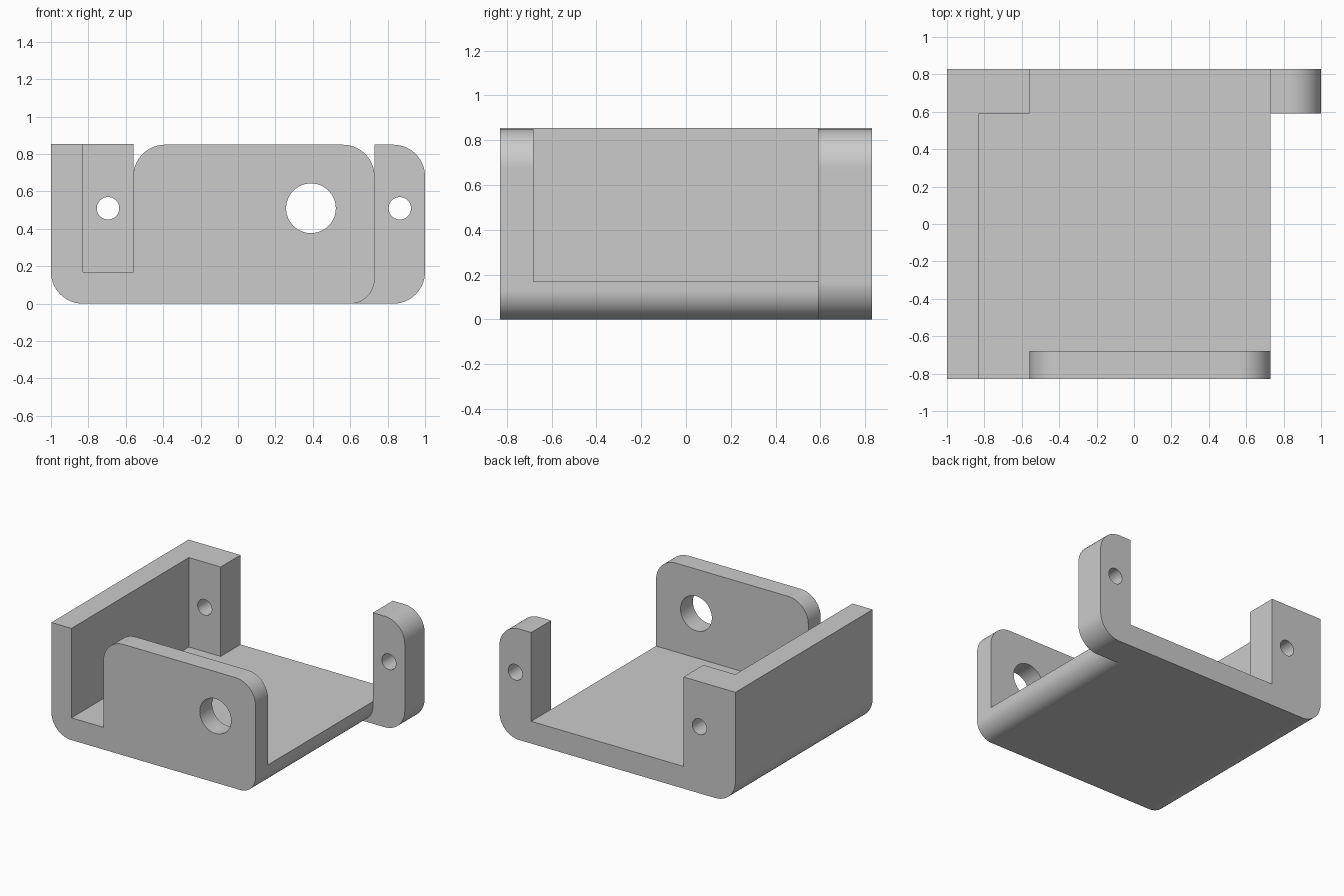
import bpy, bmesh, math
from mathutils import Vector

cube = bpy.data.objects.get("Cube")
if cube:
    bpy.data.objects.remove(cube, do_unlink=True)

grey = bpy.data.materials.new("plain_grey")
grey.use_nodes = True
colour = (0.6, 0.6, 0.6, 1)
grey.diffuse_color = colour
grey.node_tree.nodes["Principled BSDF"].inputs["Base Color"].default_value = colour


def rounded(corners, steps=14):
    """Outline from (x, z, radius) corners, with right-angled corners filleted."""
    outline = []
    for i, (x, z, r) in enumerate(corners):
        p = Vector((x, z))
        if not r:
            outline.append(p)
            continue
        u = (Vector(corners[i - 1][:2]) - p).normalized()
        v = (Vector(corners[(i + 1) % len(corners)][:2]) - p).normalized()
        for k in range(steps + 1):
            t = math.pi / 2 * k / steps
            outline.append(p + r * (u + v) - r * (v * math.cos(t) + u * math.sin(t)))
    return outline


def extrude(name, outline, y0, y1):
    """Solid made by extruding an XZ outline along y."""
    bm = bmesh.new()
    face = bm.faces.new([bm.verts.new((p.x, y0, p.y)) for p in outline])
    ext = bmesh.ops.extrude_face_region(bm, geom=[face], use_keep_orig=True)
    moved = [g for g in ext["geom"] if isinstance(g, bmesh.types.BMVert)]
    bmesh.ops.translate(bm, verts=moved, vec=(0, y1 - y0, 0))
    bmesh.ops.recalc_face_normals(bm, faces=bm.faces)
    mesh = bpy.data.meshes.new(name)
    bm.to_mesh(mesh)
    bm.free()
    mesh.materials.append(grey)
    obj = bpy.data.objects.new(name, mesh)
    bpy.context.collection.objects.link(obj)
    return obj


def combine(target, other, operation):
    """Apply a boolean and discard the helper."""
    other.hide_render = True
    mod = target.modifiers.new("combine", 'BOOLEAN')
    mod.operation, mod.object, mod.solver = operation, other, 'EXACT'
    bpy.context.view_layer.objects.active = target
    bpy.ops.object.modifier_apply(modifier=mod.name)
    bpy.data.objects.remove(other, do_unlink=True)


# Shared levels
LEFT, WALL, POST, EDGE, RIGHT = -1, -0.83, -0.56, 0.73, 1
FLOOR, TOP, WALL_TOP = 0.17, 0.85, 0.855
FRONT, PLATE_BACK, POST_FRONT, BACK = -0.83, -0.68, 0.59, 0.83
R, R_EDGE = 0.17, 0.13

# Floor and side wall between the end sections
bracket = extrude("bracket", rounded([
    (LEFT, 0, R), (EDGE, 0, R_EDGE), (EDGE, FLOOR, 0), (WALL, FLOOR, 0),
    (WALL, WALL_TOP, 0), (LEFT, WALL_TOP, 0)]), PLATE_BACK, POST_FRONT)

# Front section with the rounded plate
front_section = extrude("front_section", rounded([
    (LEFT, 0, R), (EDGE, 0, R_EDGE), (EDGE, TOP, R), (POST, TOP, R), (POST, FLOOR, 0),
    (WALL, FLOOR, 0), (WALL, WALL_TOP, 0), (LEFT, WALL_TOP, 0)]), FRONT, PLATE_BACK)

# Back section with both posts
back_section = extrude("back_section", rounded([
    (LEFT, 0, R), (RIGHT, 0, R), (RIGHT, TOP, R), (EDGE, TOP, 0), (EDGE, FLOOR, 0),
    (POST, FLOOR, 0), (POST, WALL_TOP, 0), (LEFT, WALL_TOP, 0)]), POST_FRONT, BACK)

for section in (front_section, back_section):
    combine(bracket, section, 'UNION')

# Bored holes: one large in the plate, one small in each post
for x, radius, y in ((0.39, 0.133, FRONT), (-0.695, 0.06, BACK), (0.865, 0.06, BACK)):
    ring = [Vector((x + radius * math.cos(a), 0.51 + radius * math.sin(a)))
            for a in (math.tau * k / 48 for k in range(48))]
    combine(bracket, extrude("hole_cutter", ring, y - 0.3, y + 0.3), 'DIFFERENCE')

# Clean flat areas, then smooth the fillets and bores
bm = bmesh.new()
bm.from_mesh(bracket.data)
bmesh.ops.remove_doubles(bm, verts=bm.verts, dist=0.0001)
bmesh.ops.dissolve_limit(bm, angle_limit=0.01, verts=bm.verts, edges=bm.edges)
bm.to_mesh(bracket.data)
bm.free()
bpy.ops.object.select_all(action='DESELECT')
bracket.select_set(True)
bpy.context.view_layer.objects.active = bracket
bpy.ops.object.shade_smooth_by_angle(angle=math.radians(30))
weighted = bracket.modifiers.new("even_shading", 'WEIGHTED_NORMAL')
weighted.keep_sharp = True
